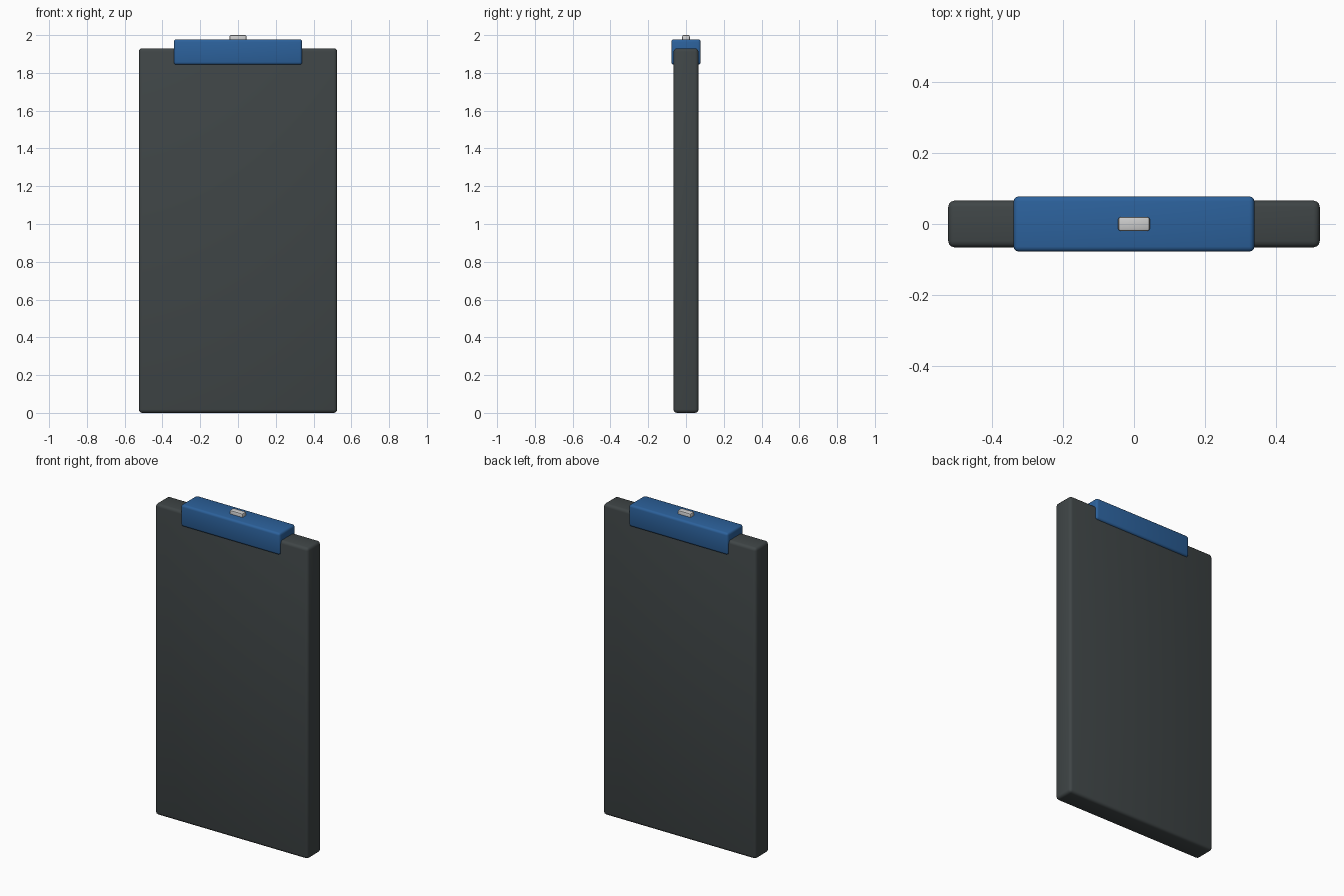
import bpy

if "Cube" in bpy.data.objects:
    bpy.data.objects.remove(bpy.data.objects["Cube"])


def material(name, rgb):
    mat = bpy.data.materials.new(name)
    mat.diffuse_color = (*rgb, 1)
    mat.use_nodes = True
    mat.node_tree.nodes["Principled BSDF"].inputs["Base Color"].default_value = mat.diffuse_color
    return mat


def rounded_box(name, size, bottom, bevel, segments, mat=None):
    """Box centred on x/y, standing on the given height, with rounded edges."""
    bpy.ops.mesh.primitive_cube_add(size=1, location=(0, 0, bottom + size[2] / 2))
    obj = bpy.context.object
    obj.name = name
    obj.scale = size
    bpy.ops.object.transform_apply(location=False, rotation=False, scale=True)
    mod = obj.modifiers.new("rounded_edges", 'BEVEL')
    mod.width = bevel
    mod.segments = segments
    bpy.ops.object.modifier_apply(modifier=mod.name)
    bpy.ops.object.shade_smooth_by_angle()
    if mat:
        obj.data.materials.append(mat)
    return obj


dark = material("dark_slate", (0.05, 0.06, 0.062))
blue = material("blue", (0.025, 0.12, 0.33))

# Main slab
rounded_box("body", (1.05, 0.132, 1.93), 0, 0.018, 3, dark)
# Cap wrapped over the top edge
rounded_box("top_cap", (0.68, 0.156, 0.135), 1.843, 0.014, 3, blue)
# Small connector on top of the cap
rounded_box("connector", (0.09, 0.04, 0.05), 1.95, 0.007, 2)
